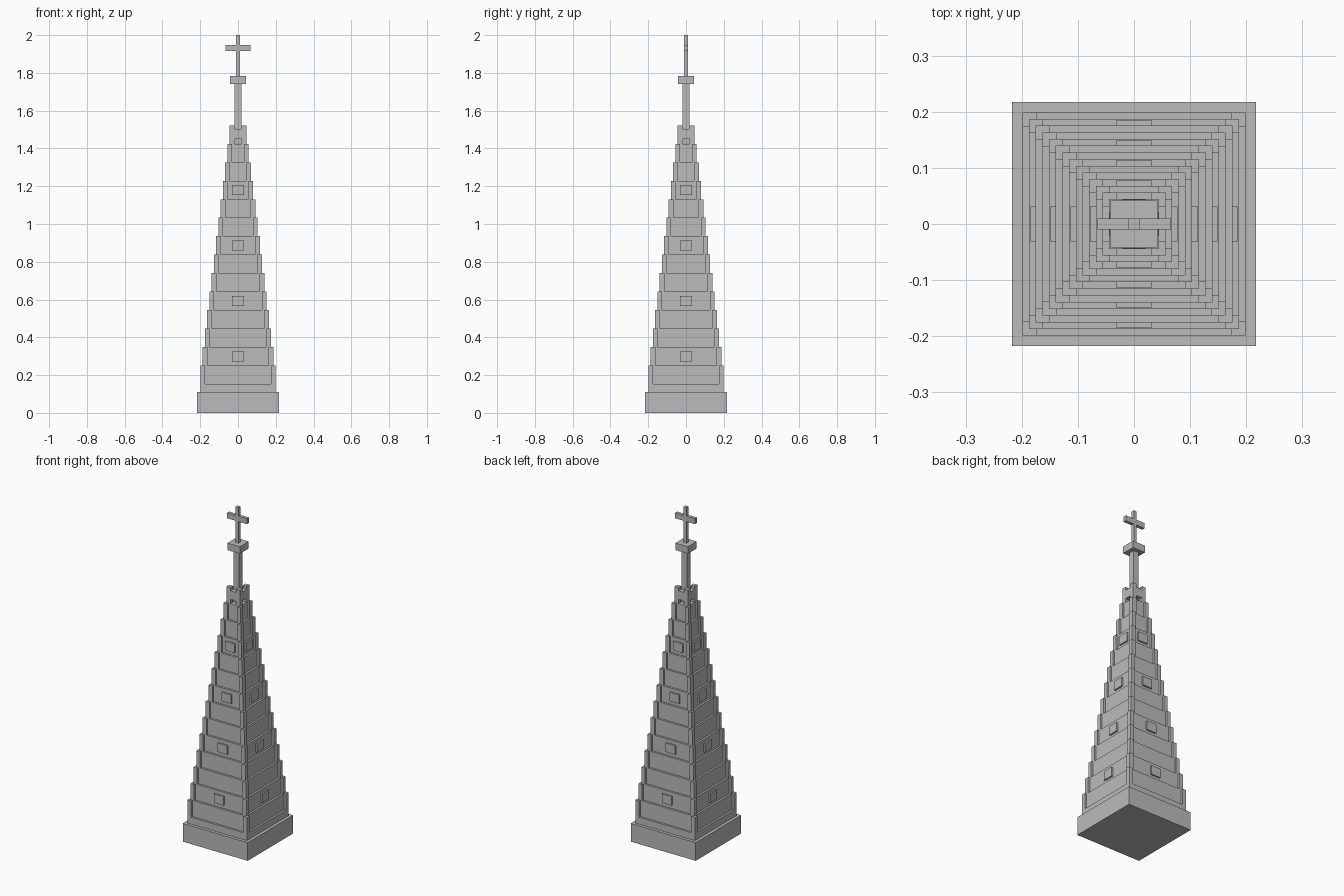
import bpy, bmesh
from mathutils import Matrix

old = bpy.data.objects.get("Cube")
if old:
    bpy.data.objects.remove(old, do_unlink=True)

stone = bpy.data.materials.new("grey stone")
stone.use_nodes = True
GREY = (0.5, 0.5, 0.5, 1.0)
stone.diffuse_color = GREY
stone.node_tree.nodes["Principled BSDF"].inputs["Base Color"].default_value = GREY


def boxes(name, items):
    """One object from (x0, x1, y0, y1, z0, z1) boxes."""
    bm = bmesh.new()
    for x0, x1, y0, y1, z0, z1 in items:
        m = (Matrix.Translation(((x0 + x1) / 2, (y0 + y1) / 2, (z0 + z1) / 2))
             @ Matrix.Diagonal((x1 - x0, y1 - y0, z1 - z0, 1)))
        bmesh.ops.create_cube(bm, size=1, matrix=m)
    mesh = bpy.data.meshes.new(name)
    bm.to_mesh(mesh)
    bm.free()
    mesh.materials.append(stone)
    ob = bpy.data.objects.new(name, mesh)
    bpy.context.collection.objects.link(ob)
    return ob


def block(h, z0, z1):
    return (-h, h, -h, h, z0, z1)


# Stepped tower dimensions
TIERS, STEP, SHRINK = 14, 0.0979, 0.0119
FIRST_TOP, FIRST_HALF, POST = 0.152, 0.199, 0.025


def top(k):
    return FIRST_TOP + STEP * k


def half(k):
    return FIRST_HALF - SHRINK * k


# Plinth
boxes("plinth", [block(0.217, 0, 0.11)])

# Tiers, each with four corner posts standing around the next tier
for k in range(TIERS):
    h = half(k)
    z0 = 0.11 if k == 0 else top(k - 1)
    boxes(f"tier_{k + 1}", [block(h, z0, top(k))])
    posts = []
    for sx in (-1, 1):
        for sy in (-1, 1):
            xs = sorted((sx * h, sx * (h - POST)))
            ys = sorted((sy * h, sy * (h - POST)))
            posts.append((*xs, *ys, top(k), top(k + 1)))
    boxes(f"corner_posts_{k + 1}", posts)

# Raised window blocks on every third tier, on all four sides
for k in (2, 5, 8, 11):
    h, zc, w, d = half(k), top(k) - STEP / 2, 0.032, 0.0095
    z = (zc - 0.027, zc + 0.027)
    boxes(f"windows_{k + 1}", [
        (-w, w, -h - d, -h + 0.005, *z), (-w, w, h - 0.005, h + d, *z),
        (-h - d, -h + 0.005, -w, w, *z), (h - 0.005, h + d, -w, w, *z)])

# Belfry block held between the top posts, with slots below and above it
boxes("belfry_block", [block(half(TIERS - 1) - 0.0005, 1.45, 1.502)])

# Spire shaft and cap
boxes("spire_shaft", [block(0.018, 1.425, 1.745)])
boxes("spire_cap", [block(0.042, 1.742, 1.784)])

# Cross
boxes("cross_upright", [block(0.0095, 1.784, 2.0)])
boxes("cross_arm", [(-0.066, 0.066, -0.0098, 0.0098, 1.915, 1.948)])
